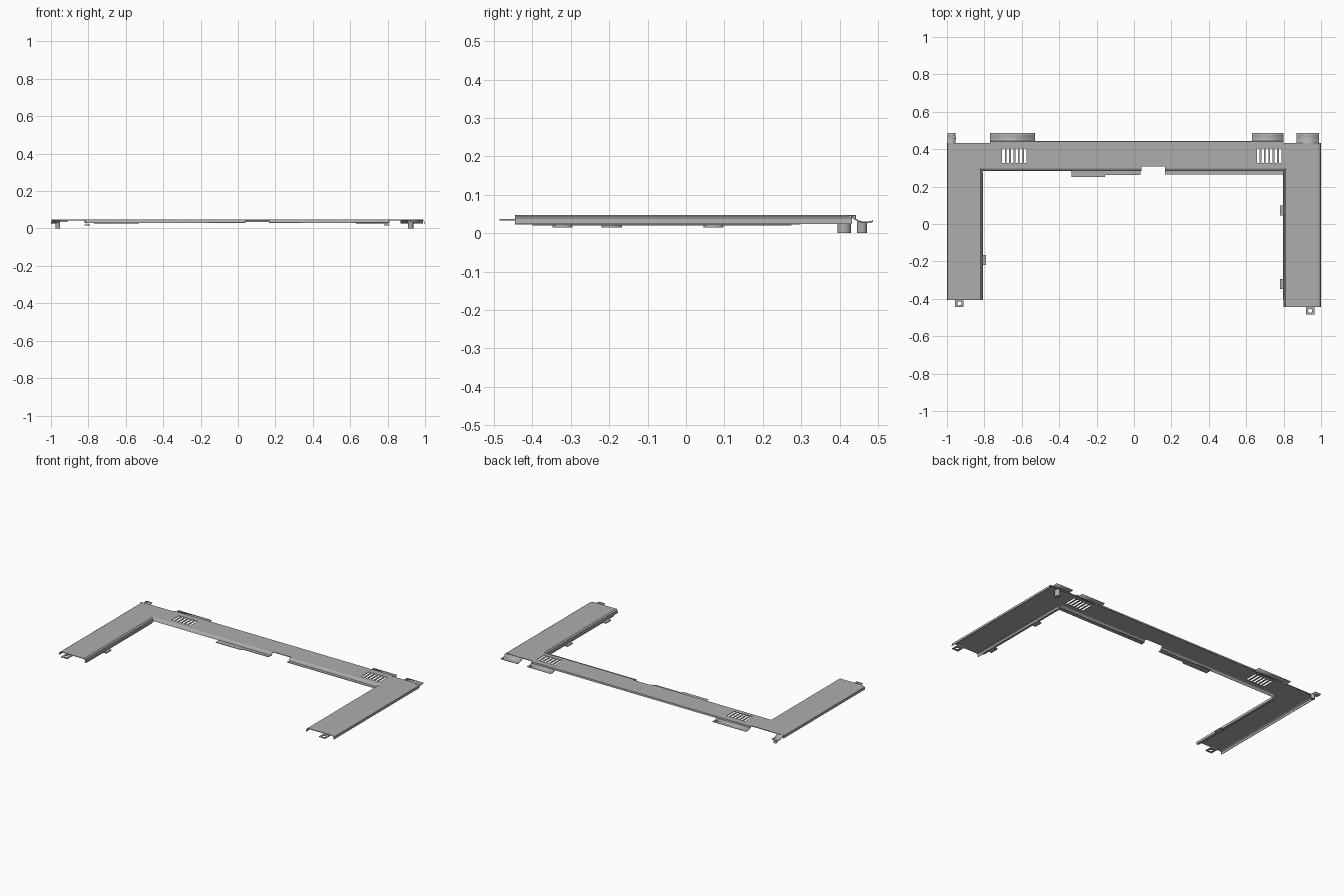
import bpy, math

if "Cube" in bpy.data.objects:
    bpy.data.objects.remove(bpy.data.objects["Cube"])

grey = bpy.data.materials.new("plain grey")
grey.diffuse_color = (0.42, 0.42, 0.42, 1)
grey.use_nodes = True
grey.node_tree.nodes["Principled BSDF"].inputs["Base Color"].default_value = grey.diffuse_color
T = 0.004      # sheet thickness
TOP = 0.047    # top surface height


def plate(name, outlines, z_top, t=T):
    """Flat sheet from 2D outlines; inner outlines become holes."""
    cu = bpy.data.curves.new(name, 'CURVE')
    cu.dimensions = '2D'
    cu.fill_mode = 'BOTH'
    cu.extrude = t / 2
    for pts in outlines:
        s = cu.splines.new('POLY')
        s.points.add(len(pts) - 1)
        for p, (x, y) in zip(s.points, pts):
            p.co = (x, y, 0, 1)
        s.use_cyclic_u = True
    tmp = bpy.data.objects.new(name, cu)
    bpy.context.collection.objects.link(tmp)
    bpy.context.view_layer.update()
    me = bpy.data.meshes.new_from_object(
        tmp.evaluated_get(bpy.context.evaluated_depsgraph_get()))
    bpy.data.objects.remove(tmp)
    ob = bpy.data.objects.new(name, me)
    ob.location.z = z_top - t / 2
    bpy.context.collection.objects.link(ob)
    me.materials.clear()
    me.materials.append(grey)
    return ob


def strip(name, profile, axis, a, b, t=T):
    """Bent sheet: open (across, z) profile swept along an axis from a to b."""
    def co(p, s):
        return (s, p[0], p[1]) if axis == 'X' else (p[0], s, p[1])
    n = len(profile)
    verts = [co(p, a) for p in profile] + [co(p, b) for p in profile]
    faces = [(i, i + 1, n + i + 1, n + i) for i in range(n - 1)]
    me = bpy.data.meshes.new(name)
    me.from_pydata(verts, [], faces)
    me.materials.append(grey)
    ob = bpy.data.objects.new(name, me)
    bpy.context.collection.objects.link(ob)
    # Thicken toward the underside
    m = ob.modifiers.new("thickness", 'SOLIDIFY')
    m.thickness = t
    m.offset = -1 if me.polygons[0].normal.z >= 0 else 1
    return ob


def rect(x0, x1, y0, y1):
    return [(x0, y0), (x1, y0), (x1, y1), (x0, y1)]


def circle(x, y, r, n=16):
    return [(x + r * math.cos(2 * math.pi * i / n),
             y + r * math.sin(2 * math.pi * i / n)) for i in range(n)]


# Main U-shaped cover with a notch and two rows of vent slots
outline = [(-0.975, -0.405), (-0.82, -0.405), (-0.82, 0.298), (0.04, 0.298),
           (0.04, 0.308), (0.165, 0.308), (0.165, 0.298), (0.81, 0.298),
           (0.81, -0.445), (0.975, -0.445), (0.975, 0.432), (0.80, 0.432),
           (0.80, 0.442), (-0.77, 0.442), (-0.77, 0.432), (-0.975, 0.432)]
slots = []
for start in (-0.705, 0.657):
    for i in range(6):
        x = start + i * 0.0235
        slots.append(rect(x, x + 0.014, 0.325, 0.403))
plate("cover_panel", [outline] + slots, TOP)

# Outer walls of both arms, rounded over at the top
for side, y0 in ((-1, -0.405), (1, -0.445)):
    strip("outer_wall", [(side * 0.975, TOP), (side * 0.99, 0.0445),
                         (side * 0.998, 0.039), (side * 1.0, 0.024)],
          'Y', y0, 0.432, 0.003)

# Inner walls of both arms
for side, xi, y0 in ((-1, 0.82, -0.405), (1, 0.81, -0.445)):
    strip("inner_wall", [(side * xi, TOP), (side * (xi - 0.008), 0.04),
                         (side * (xi - 0.010), 0.023)], 'Y', y0, 0.298, 0.003)
    strip("arm_lip", [(side * xi, 0.0225), (side * (xi - 0.013), 0.0225)],
          'Y', -0.40, 0.275, 0.003)

# Front wall of the crossbar, broken by the notch
for a, b in ((-0.82, 0.04), (0.165, 0.81)):
    strip("bar_front_wall", [(0.298, TOP), (0.290, 0.042), (0.284, 0.030)],
          'X', a, b, 0.003)
strip("bar_back_edge", [(0.442, TOP), (0.4435, 0.036)], 'X', -0.77, 0.80, 0.003)

# Flat lips below the crossbar
plate("bar_lip_left", [[(-0.335, 0.25), (-0.155, 0.25), (-0.155, 0.262),
                        (0.035, 0.262), (0.035, 0.292), (-0.335, 0.292)]],
      0.032, 0.003)
plate("bar_lip_right", [rect(0.165, 0.80, 0.265, 0.292)], 0.032, 0.003)

# Rear hooks that curve down and flatten out
hook = [(0.425, TOP), (0.433, 0.0445), (0.442, 0.038), (0.450, 0.0335),
        (0.460, 0.031), (0.472, 0.0305), (0.487, 0.033)]
for a, b in ((-0.998, -0.955), (-0.77, -0.53), (0.63, 0.80), (0.87, 0.99)):
    ob = strip("rear_hook", hook, 'X', a, b)
    bpy.context.view_layer.objects.active = ob
    ob.select_set(True)
    bpy.ops.object.shade_smooth_by_angle()
    ob.select_set(False)

# Small clips on the inner sides of the arms
for x0, x1, y0 in ((-0.82, -0.79, -0.22), (0.78, 0.81, 0.045), (0.78, 0.81, -0.348)):
    plate("side_clip", [rect(x0, x1, y0, y0 + 0.053)], 0.0215, 0.006)

# Screw tabs with holes at the front ends of the arms
for x, y in ((-0.934, -0.405), (0.942, -0.445)):
    plate("screw_tab", [rect(x - 0.023, x + 0.023, y - 0.04, y + 0.012),
                        circle(x, y - 0.019, 0.011)], 0.0375, T)
    strip("screw_tab_riser", [(y + 0.012, TOP - 0.002), (y + 0.010, 0.034)],
          'X', x - 0.023, x + 0.023, 0.003)

# Locating posts under the rear corners
for x, y, rx, ry, h in ((-0.963, 0.458, 0.012, 0.013, 0.031),
                        (0.923, 0.412, 0.014, 0.017, 0.045)):
    pts = [(x + (px - x) * rx, y + (py - y) * ry) for px, py in circle(x, y, 1)]
    plate("locating_post", [pts], h, h)
